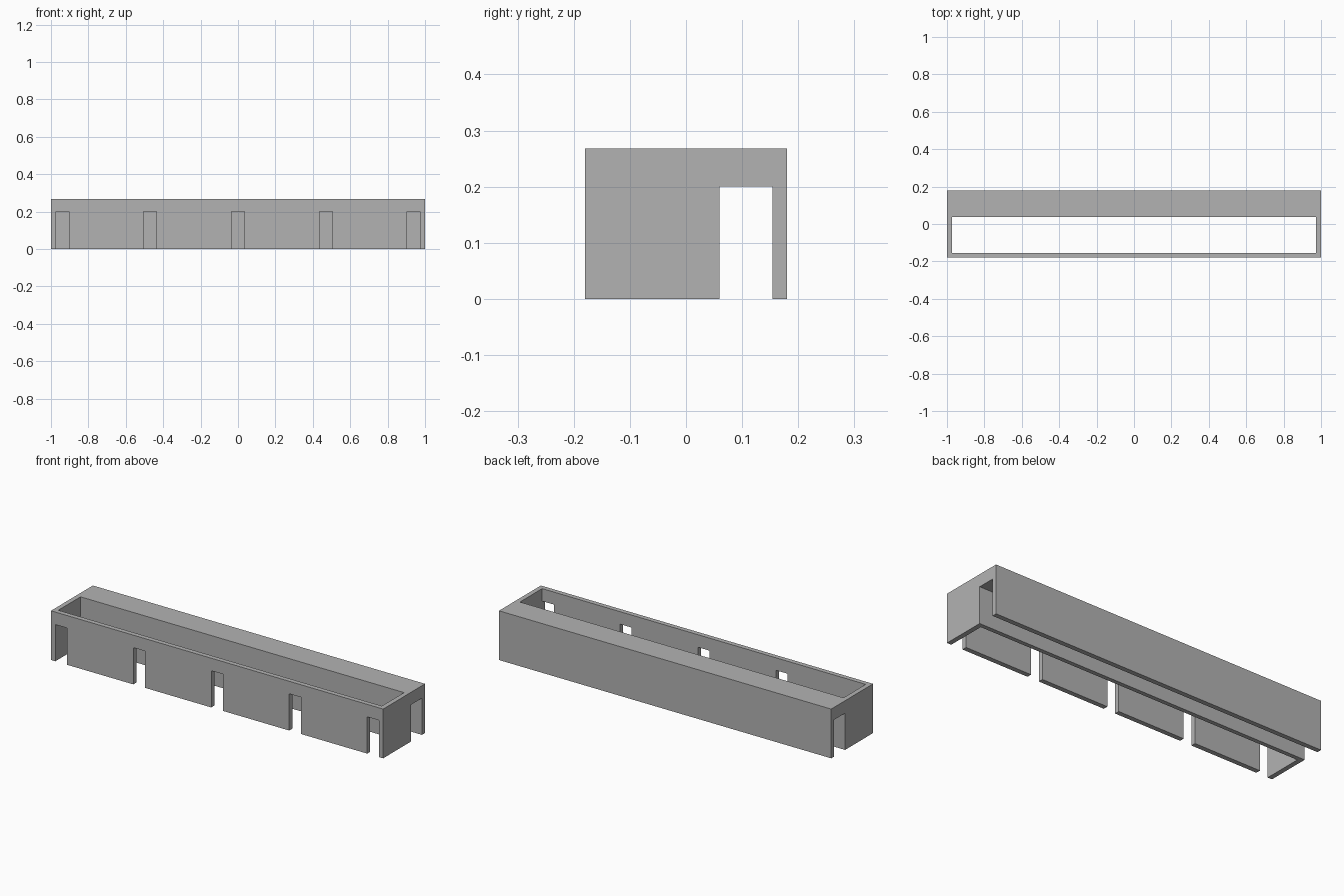
import bpy
from mathutils import Vector

default = bpy.data.objects.get("Cube")
if default:
    bpy.data.objects.remove(default, do_unlink=True)

# Overall size and wall layout
LENGTH, DEPTH, HEIGHT = 2.0, 0.36, 0.268
WALL = 0.026
SLOT_TOP = 0.2
HALF_X, HALF_Y = LENGTH / 2, DEPTH / 2
INNER_X, INNER_Y = HALF_X - WALL, HALF_Y - WALL
OVER = 0.1  # how far cutters overshoot the body

grey = bpy.data.materials.new("plain grey")
grey.use_nodes = True
colour = (0.45, 0.45, 0.45, 1)
grey.diffuse_color = colour
grey.node_tree.nodes["Principled BSDF"].inputs["Base Color"].default_value = colour


def box(name, low, high):
    """Axis-aligned box between two corners."""
    low, high = Vector(low), Vector(high)
    bpy.ops.mesh.primitive_cube_add(size=1, location=(low + high) / 2)
    obj = bpy.context.object
    obj.name = name
    obj.scale = high - low
    bpy.ops.object.transform_apply(location=True, rotation=False, scale=True)
    obj.data.materials.append(grey)
    return obj


def cut(body, cutter):
    """Subtract the cutter from the body and discard it."""
    mod = body.modifiers.new("cut", "BOOLEAN")
    mod.operation = "DIFFERENCE"
    mod.solver = "EXACT"
    mod.object = cutter
    bpy.context.view_layer.objects.active = body
    bpy.ops.object.modifier_apply(modifier=mod.name)
    bpy.data.objects.remove(cutter, do_unlink=True)


# Long rectangular body
body = box("planter_body", (-HALF_X, -HALF_Y, 0), (HALF_X, HALF_Y, HEIGHT))

# Well open at top and bottom
cut(body, box("well_cutter", (-INNER_X, -INNER_Y, -OVER),
              (INNER_X, 0.037, HEIGHT + OVER)))

# Channel along the back, open below and at both ends
cut(body, box("channel_cutter", (-HALF_X - OVER, 0.06, -OVER),
              (HALF_X + OVER, INNER_Y, SLOT_TOP)))

# Five evenly spaced notches in the front wall
NOTCH = 0.07
step = (2 * INNER_X - NOTCH) / 4
for i in range(5):
    x = -INNER_X + i * step
    cut(body, box("notch_cutter", (x, -HALF_Y - OVER, -OVER),
                  (x + NOTCH, -INNER_Y + OVER / 2, SLOT_TOP)))
